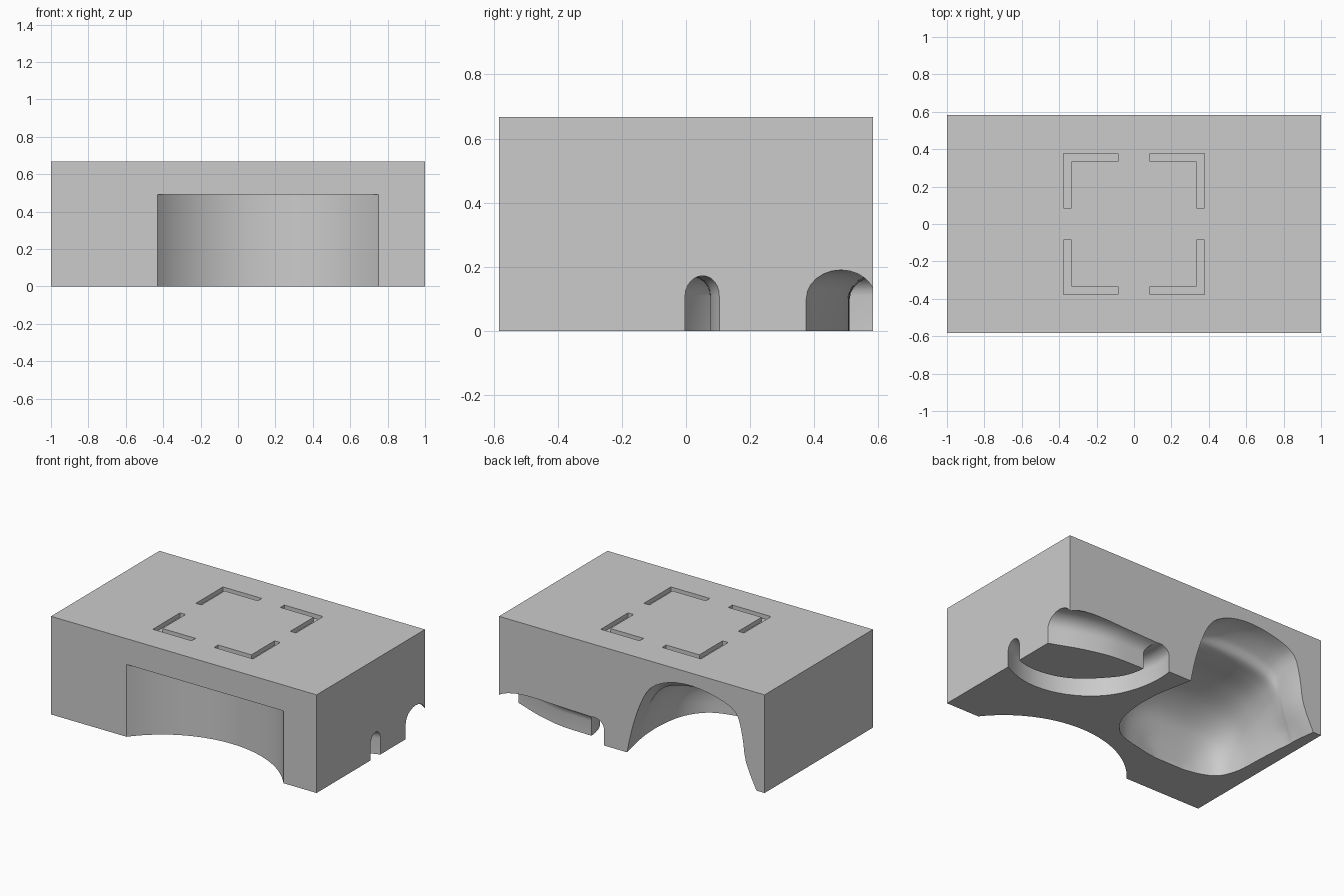
import bpy, bmesh, math

cube = bpy.data.objects.get("Cube")
if cube:
    bpy.data.objects.remove(cube, do_unlink=True)

grey = bpy.data.materials.new("plain_grey")
grey.use_nodes = True
grey.diffuse_color = (0.6, 0.6, 0.6, 1)
grey.node_tree.nodes["Principled BSDF"].inputs["Base Color"].default_value = grey.diffuse_color


def finish(name, bm):
    bmesh.ops.recalc_face_normals(bm, faces=bm.faces)
    mesh = bpy.data.meshes.new(name)
    bm.to_mesh(mesh)
    bm.free()
    mesh.materials.append(grey)
    obj = bpy.data.objects.new(name, mesh)
    bpy.context.collection.objects.link(obj)
    return obj


def loft(name, rings):
    """Closed solid through rings of equal point count."""
    bm = bmesh.new()
    loops = [[bm.verts.new(p) for p in ring] for ring in rings]
    n = len(loops[0])
    for a, b in zip(loops, loops[1:]):
        for i in range(n):
            j = (i + 1) % n
            bm.faces.new((a[i], a[j], b[j], b[i]))
    bm.faces.new(loops[0])
    bm.faces.new(loops[-1])
    return finish(name, bm)


def prism(name, outline, z0, z1):
    return loft(name, [[(x, y, z) for x, y in outline] for z in (z0, z1)])


def arch(p, q, spring, top, steps=12):
    """Upright arch spanning ground points p to q."""
    pts = [(p[0], p[1], -0.05)]
    for i in range(steps + 1):
        a = math.pi * i / steps
        t = (1 - math.cos(a)) / 2
        pts.append((p[0] + (q[0] - p[0]) * t, p[1] + (q[1] - p[1]) * t,
                    spring + (top - spring) * math.sin(a)))
    return pts + [(q[0], q[1], -0.05)]


def smooth_table(rows, steps=6):
    """Catmull-Rom interpolation between rows of values."""
    out = []
    for i in range(len(rows) - 1):
        a, b = rows[max(i - 1, 0)], rows[i]
        c, d = rows[i + 1], rows[min(i + 2, len(rows) - 1)]
        for s in range(steps):
            t = s / steps
            out.append([0.5 * (2 * q + (r - p) * t + (2 * p - 5 * q + 4 * r - w) * t * t
                               + (3 * q - p - 3 * r + w) * t ** 3)
                        for p, q, r, w in zip(a, b, c, d)])
    return out + [list(rows[-1])]


# Main block
X, Y, H = 1.0, 0.583, 0.668
block = prism("block", [(-X, -Y), (X, -Y), (X, Y), (-X, Y)], 0, H)
cutters = []

# Curved recess in the front
R, cx, cy = 0.75, 0.16, -1.045
ring = [(cx + R * math.cos(a), cy + R * math.sin(a))
        for a in (2 * math.pi * i / 96 for i in range(96))]
cutters.append(prism("front_recess", ring, -0.1, 0.492))

# Four corner brackets engraved in the top
a, b, w = 0.085, 0.377, 0.042
for sx in (-1, 1):
    for sy in (-1, 1):
        ell = [(a, b), (b, b), (b, a), (b - w, a), (b - w, b - w), (a, b - w)]
        cutters.append(prism("bracket_groove", [(x * sx, y * sy) for x, y in ell],
                             H - 0.03, H + 0.1))

# Round groove underneath, entering from the side: angle, outer and inner radius
rows = [(-45, 0.55, 0.47), (-65, 0.555, 0.455), (-95, 0.58, 0.41),
        (-135, 0.59, 0.375), (-165, 0.57, 0.40), (-195, 0.56, 0.42)]
rings = []
for t, ro, ri in smooth_table(rows, 8):
    t = math.radians(t)
    o, n = [(0.765 + r * math.cos(t), 0.5 + r * math.sin(t)) for r in (ro, ri)]
    rings.append(arch(o, n, 0.11, 0.172))
cutters.append(loft("ring_groove", rings))

# Straight groove along the back edge, joining the round one
rows = [(1.1, 0.35, 0.56), (1.0, 0.375, 0.591), (0.8, 0.45, 0.66),
        (0.6, 0.5, 0.7), (0.4, 0.51, 0.71), (0.27, 0.51, 0.71)]
cutters.append(loft("back_groove", [arch((x, y0), (x, y1), 0.1, 0.19 - 0.025 * (1 - x))
                                    for x, y0, y1 in smooth_table(rows)]))

# Large sculpted hollow opening at the back: y, low x, high x, crest height, back shape share
rows = [(-0.275, -0.62, -0.40, 0.03, 0), (-0.25, -0.74, -0.26, 0.16, 0),
        (-0.19, -0.84, -0.06, 0.28, 0), (-0.06, -0.89, 0.05, 0.37, 0),
        (0.12, -0.90, 0.09, 0.42, 0.1), (0.28, -0.91, 0.09, 0.44, 0.3),
        (0.37, -0.92, 0.08, 0.46, 0.6), (0.42, -0.92, 0.07, 0.52, 0.8),
        (0.52, -0.93, 0.05, 0.57, 1), (0.66, -0.95, 0.02, 0.59, 1)]
back = smooth_table([(0, 0), (0.08, 0.3), (0.11, 0.6), (0.16, 0.84), (0.3, 0.95),
                     (0.5, 1), (0.68, 0.96), (0.82, 0.83), (0.9, 0.6),
                     (0.96, 0.3), (1, 0)], 3)
front = []
for i in range(len(back)):
    s = math.pi * i / (len(back) - 1)
    c = math.cos(s)
    front.append((0.5 - math.copysign(abs(c) ** 0.65, c) / 2, abs(math.sin(s)) ** 0.65))
rings = []
for y, x0, x1, h, k in smooth_table(rows):
    pts = [(x0 + (x1 - x0) * (t + (u - t) * k), y, h * (f + (g - f) * k))
           for (t, f), (u, g) in zip(front, back)]
    rings.append([(x0, y, -0.05)] + pts + [(x1, y, -0.05)])
cutters.append(loft("back_hollow", rings))

# Carve everything out of the block
bpy.context.view_layer.objects.active = block
block.select_set(True)
for c in cutters:
    mod = block.modifiers.new(c.name, "BOOLEAN")
    mod.operation = "DIFFERENCE"
    mod.solver = "EXACT"
    mod.object = c
    bpy.ops.object.modifier_apply(modifier=mod.name)
    bpy.data.objects.remove(c, do_unlink=True)

bpy.ops.object.select_all(action="DESELECT")
block.select_set(True)
bpy.ops.object.shade_smooth_by_angle(angle=math.radians(35))
